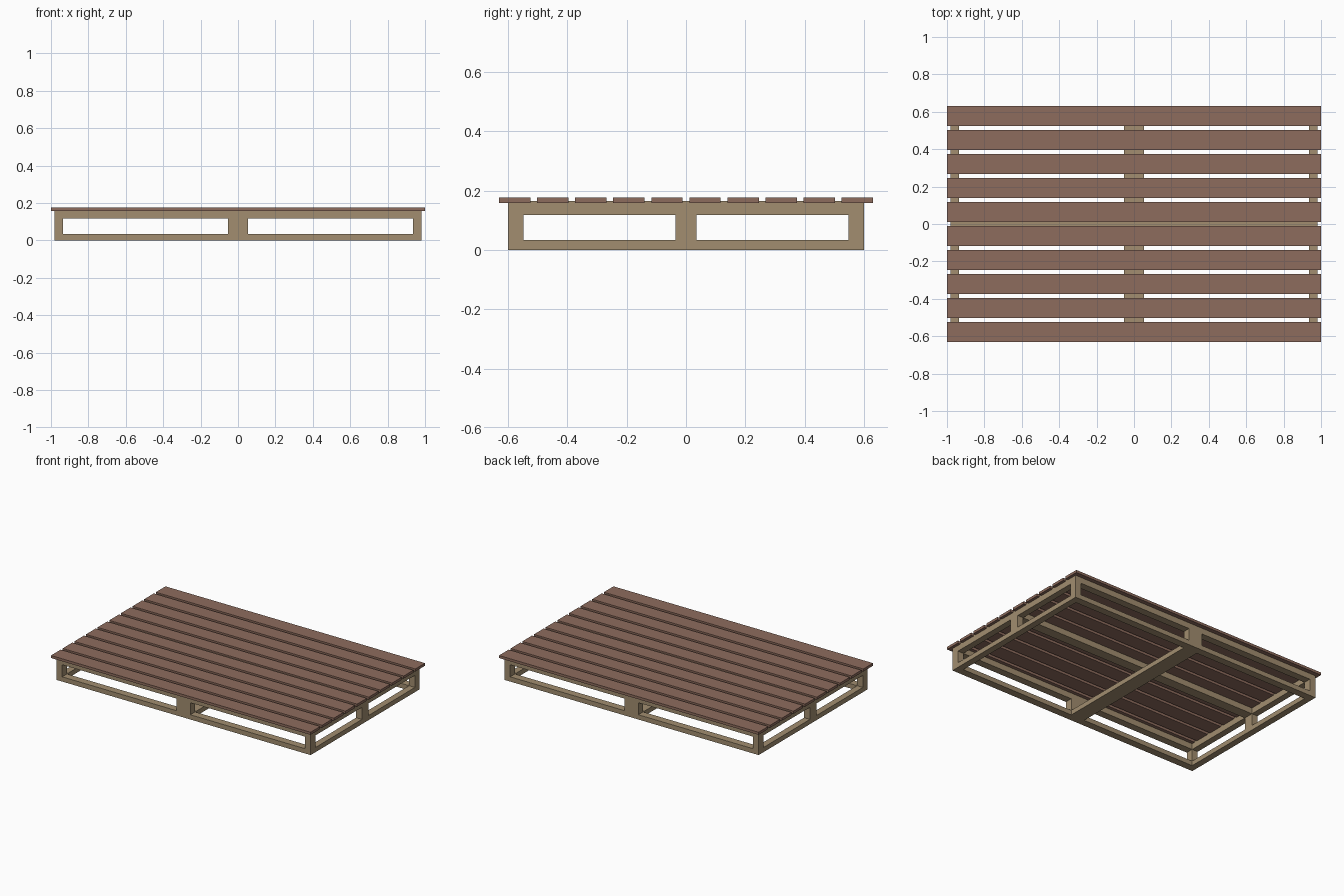
import bpy

if "Cube" in bpy.data.objects:
    bpy.data.objects.remove(bpy.data.objects["Cube"], do_unlink=True)


def make_material(name, rgb):
    mat = bpy.data.materials.new(name)
    mat.use_nodes = True
    mat.diffuse_color = (*rgb, 1)
    mat.node_tree.nodes["Principled BSDF"].inputs["Base Color"].default_value = (*rgb, 1)
    return mat


tan_wood = make_material("tan wood", (0.36, 0.27, 0.16))
brown_wood = make_material("brown wood", (0.27, 0.15, 0.11))


def box(name, x, y, z, mat):
    """Box spanning the given (low, high) range on each axis."""
    spans = (x, y, z)
    bpy.ops.mesh.primitive_cube_add(size=1, location=[(a + b) / 2 for a, b in spans])
    obj = bpy.context.object
    obj.name = name
    obj.scale = [b - a for a, b in spans]
    bpy.ops.object.transform_apply(location=False, rotation=False, scale=True)
    obj.data.materials.append(mat)
    return obj


def side(sign, inner, outer):
    return tuple(sorted((sign * inner, sign * outer)))


X_OUT, X_IN, X_MID = 0.98, 0.935, 0.053
Y_OUT, Y_IN, Y_MID = 0.60, 0.548, 0.035
BOTTOM, POST, TOP = (0, 0.033), (0.033, 0.117), (0.117, 0.165)

# Upper and lower perimeter frames
for level, z in (("lower", BOTTOM), ("upper", TOP)):
    for s, end in ((-1, "front"), (1, "back")):
        box(f"{level}_{end}_rail", (-X_OUT, X_OUT), side(s, Y_IN, Y_OUT), z, tan_wood)
    for s, end in ((-1, "right"), (1, "left")):
        box(f"{level}_{end}_rail", side(s, X_IN, X_OUT), (-Y_IN, Y_IN), z, tan_wood)

# Centre bars: one across the bottom, one lengthwise under the deck
box("lower_centre_bar", (-X_MID, X_MID), (-Y_IN, Y_IN), BOTTOM, tan_wood)
box("upper_centre_bar", (-X_IN, X_IN), (-Y_MID, Y_MID), TOP, tan_wood)

# Corner and middle posts
for sx in (-1, 1):
    box("side_middle_post", side(sx, X_IN, X_OUT), (-Y_MID, Y_MID), POST, tan_wood)
    for sy in (-1, 1):
        box("corner_post", side(sx, X_IN, X_OUT), side(sy, Y_IN, Y_OUT), POST, tan_wood)
for sy in (-1, 1):
    box("end_middle_post", (-X_MID, X_MID), side(sy, Y_IN, Y_OUT), POST, tan_wood)

# Deck slats, slightly sunk onto the frame
SLATS, WIDTH, HALF = 10, 0.106, 0.63
pitch = (2 * HALF - WIDTH) / (SLATS - 1)
for i in range(SLATS):
    y = -HALF + i * pitch
    box("deck_slat", (-1, 1), (y, y + WIDTH), (0.158, 0.176), brown_wood)
